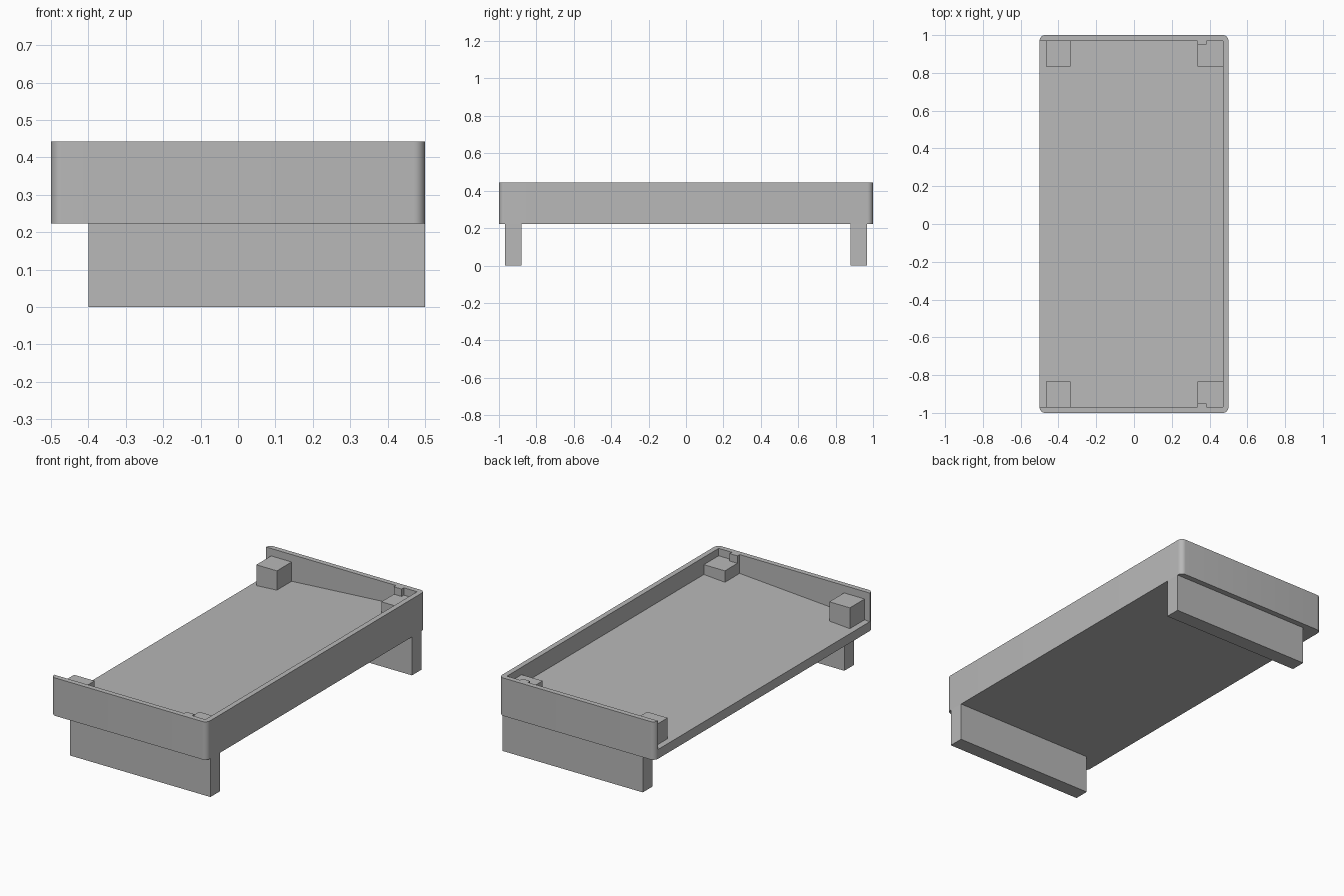
import bpy, bmesh
from math import cos, sin, pi, radians

if "Cube" in bpy.data.objects:
    bpy.data.objects.remove(bpy.data.objects["Cube"], do_unlink=True)

# Main dimensions
HX, HY = 0.5, 1.0            # half width and half length
T = 0.03                     # wall thickness and corner radius
BOTTOM, RIM = 0.223, 0.443   # tray underside and wall top
IX, IY = HX - T, HY - T      # inner wall faces
BLOCK_TOP = 0.4

grey = bpy.data.materials.new("plain grey")
grey.use_nodes = True
colour = (0.48, 0.48, 0.48, 1)
grey.diffuse_color = colour
grey.node_tree.nodes["Principled BSDF"].inputs["Base Color"].default_value = colour


def floor_height(x):
    """Floor slopes gently down to the open side."""
    return 0.277 + 0.068 * (x + HX)


def prism(name, outline, direction, smooth=False):
    """Extrude a closed outline of 3D points along a direction."""
    bm = bmesh.new()
    face = bm.faces.new([bm.verts.new(p) for p in outline])
    result = bmesh.ops.extrude_face_region(bm, geom=[face])
    moved = [v for v in result["geom"] if isinstance(v, bmesh.types.BMVert)]
    bmesh.ops.translate(bm, verts=moved, vec=direction)
    bmesh.ops.recalc_face_normals(bm, faces=bm.faces)
    mesh = bpy.data.meshes.new(name)
    bm.to_mesh(mesh)
    bm.free()
    mesh.materials.append(grey)
    obj = bpy.data.objects.new(name, mesh)
    bpy.context.collection.objects.link(obj)
    if smooth:
        bpy.ops.object.select_all(action="DESELECT")
        obj.select_set(True)
        bpy.context.view_layer.objects.active = obj
        bpy.ops.object.shade_smooth_by_angle(angle=radians(30))
    return obj


def box(name, x0, x1, y0, y1, z0, z1):
    outline = [(x0, y0, z0), (x1, y0, z0), (x1, y1, z0), (x0, y1, z0)]
    return prism(name, outline, (0, 0, z1 - z0))


def corner(sx, sy, start):
    """Quarter circle for an outer corner of the wall."""
    steps = 8
    return [(sx * IX + T * cos(start + i * pi / 2 / steps),
             sy * IY + T * sin(start + i * pi / 2 / steps), BOTTOM)
            for i in range(steps + 1)]


# Three-sided wall, open on one long side
outline = corner(-1, -1, pi) + corner(1, -1, -pi / 2) + corner(1, 1, 0) + corner(-1, 1, pi / 2)
outline += [(-HX, IY, BOTTOM), (IX, IY, BOTTOM), (IX, -IY, BOTTOM), (-HX, -IY, BOTTOM)]
clean = []
for p in outline:
    if not any(sum(abs(a - b) for a, b in zip(p, q)) < 1e-5 for q in clean):
        clean.append(p)
prism("tray_wall", clean, (0, 0, RIM - BOTTOM), smooth=True)

# Sloping floor
prism("tray_floor",
      [(-HX, -IY, BOTTOM), (IX, -IY, BOTTOM),
       (IX, -IY, floor_height(IX)), (-HX, -IY, floor_height(-HX))],
      (0, 2 * IY, 0))

for end, s in (("front", -1), ("back", 1)):
    # Leg panel, flush with the closed side
    box(end + "_leg", -0.4, HX, *sorted((s * 0.88, s * 0.967)), 0, BOTTOM)
    # Level blocks in the corners
    for side, x0, x1 in (("right", -0.467, -0.335), ("left", 0.335, IX)):
        box(f"{end}_{side}_block", x0, x1, *sorted((s * 0.835, s * IY)),
            floor_height(x0) - 0.01, BLOCK_TOP)
    # Small tab on the wall above the block
    box(end + "_tab", 0.335, 0.385, *sorted((s * 0.95, s * IY)), BLOCK_TOP, RIM)
